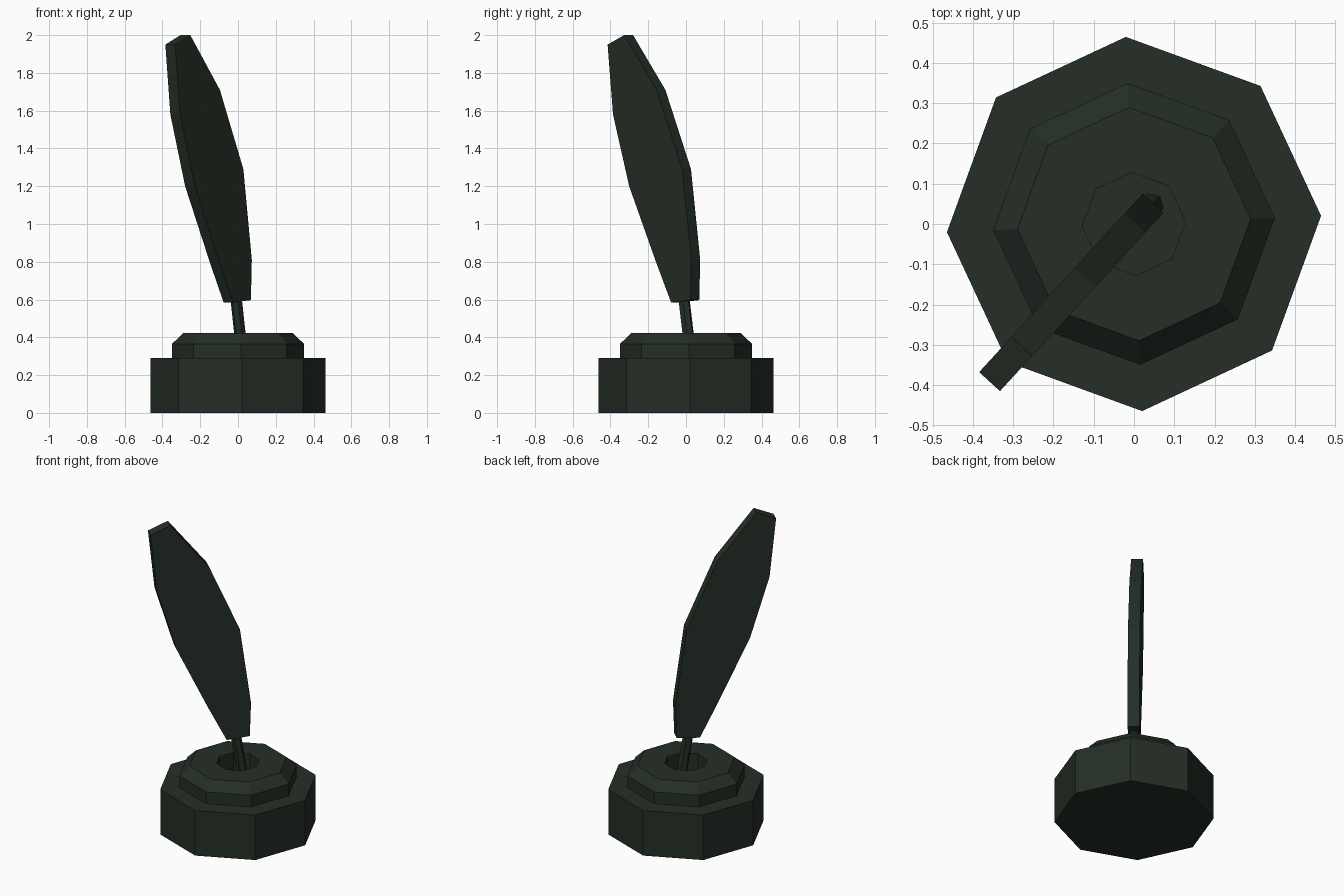
import bpy, bmesh, math
from mathutils import Vector

if "Cube" in bpy.data.objects:
    bpy.data.objects.remove(bpy.data.objects["Cube"])

TURN = math.radians(2.5)           # whole model is turned slightly
LEAN = math.radians(45) + TURN     # plane the quill lies in
ALONG = Vector((math.cos(LEAN), math.sin(LEAN), 0))
ACROSS = Vector((math.sin(LEAN), -math.cos(LEAN), 0))

green = bpy.data.materials.new("dark green")
green.diffuse_color = (0.018, 0.028, 0.019, 1)
green.use_nodes = True
green.node_tree.nodes["Principled BSDF"].inputs["Base Color"].default_value = green.diffuse_color


def finish(name, bm):
    bmesh.ops.recalc_face_normals(bm, faces=bm.faces)
    mesh = bpy.data.meshes.new(name)
    bm.to_mesh(mesh)
    bm.free()
    mesh.materials.append(green)
    ob = bpy.data.objects.new(name, mesh)
    bpy.context.collection.objects.link(ob)
    return ob


def skin(name, rings):
    """Join rings of points with quads and cap both ends."""
    bm = bmesh.new()
    vs = [[bm.verts.new(p) for p in ring] for ring in rings]
    n = len(vs[0])
    for a, b in zip(vs, vs[1:]):
        for i in range(n):
            j = (i + 1) % n
            bm.faces.new((a[i], a[j], b[j], b[i]))
    bm.faces.new(vs[0][::-1])
    bm.faces.new(vs[-1])
    return finish(name, bm)


def ring(r, z, n=8, centre=0.0, turn=TURN):
    c = ALONG * centre
    return [(c.x + r * math.cos(turn + i * math.tau / n),
             c.y + r * math.sin(turn + i * math.tau / n), z) for i in range(n)]


# inkwell: wide foot, bevelled collar and a hollow mouth
profile = [(0.465, 0), (0.465, 0.29), (0.35, 0.29), (0.35, 0.365),
           (0.29, 0.423), (0.128, 0.423), (0.128, 0.12)]
skin("inkwell", [ring(r, z) for r, z in profile])

# quill shaft standing in the mouth
skin("quill_shaft", [ring(0.031, 0.12, 6, 0.063, LEAN), ring(0.031, 0.70, 6, -0.03, LEAN)])

# feather: flat outline (distance along the lean, height) with thickness
outline = [(-0.075, 0.585), (0.063, 0.597), (0.07, 0.81), (0.004, 1.29),
           (-0.18, 1.71), (-0.412, 2.0), (-0.531, 1.95), (-0.492, 1.58),
           (-0.376, 1.20), (-0.184, 0.80)]
skin("feather", [[ALONG * s + ACROSS * t + Vector((0, 0, z)) for s, z in outline]
                 for t in (-0.035, 0.035)])
